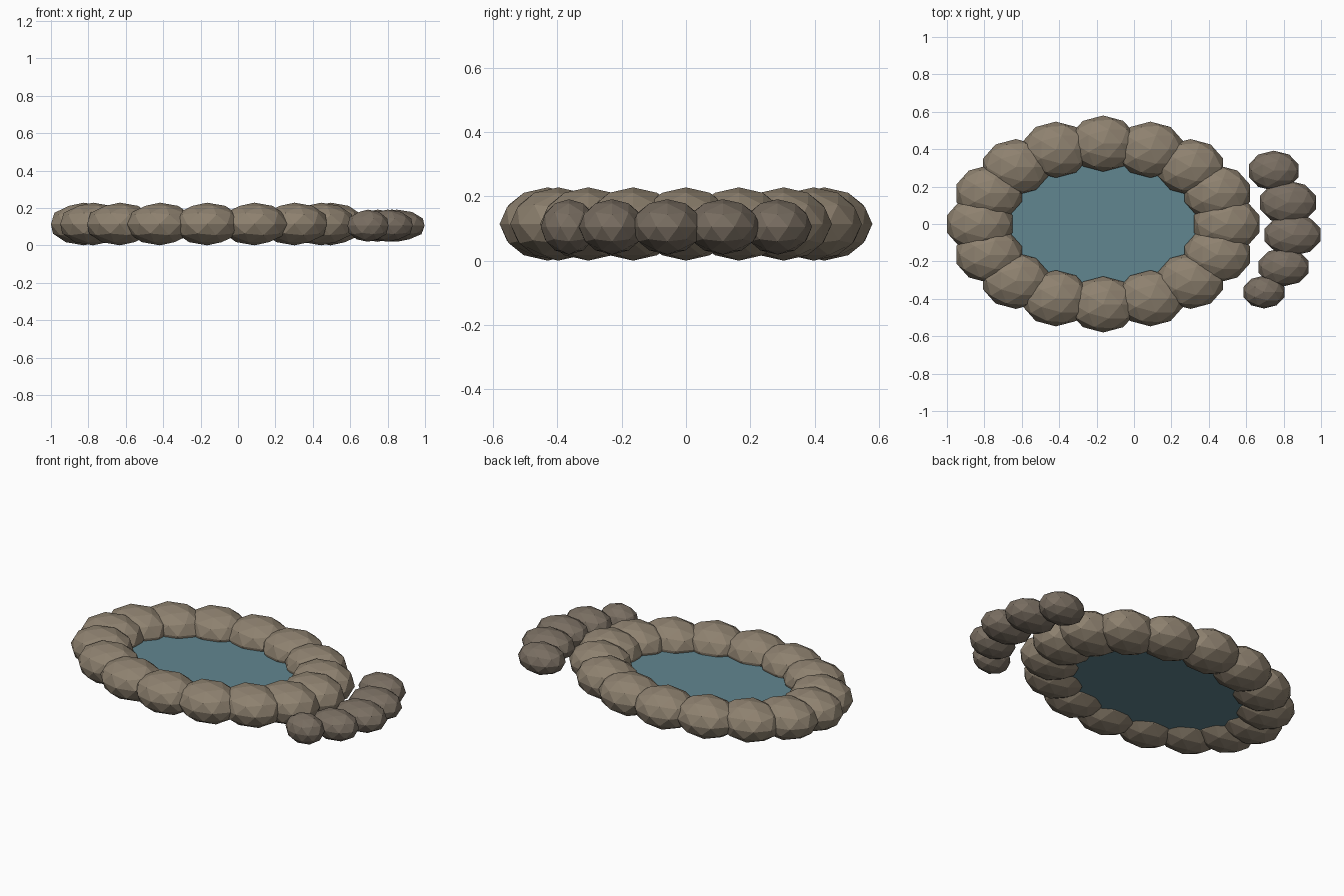
import bpy
from math import cos, sin, tau

if "Cube" in bpy.data.objects:
    bpy.data.objects.remove(bpy.data.objects["Cube"])


def material(name, rgba):
    m = bpy.data.materials.new(name)
    m.diffuse_color = rgba
    m.use_nodes = True
    m.node_tree.nodes["Principled BSDF"].inputs["Base Color"].default_value = m.diffuse_color
    return m


ROCK = material("rim_rock", (0.27, 0.22, 0.16, 1))
DARK = material("side_rock", (0.19, 0.155, 0.12, 1))
WATER = material("pond_water", (0.12, 0.24, 0.28, 0.88))


def stone(name, loc, radii, mat):
    bpy.ops.mesh.primitive_ico_sphere_add(subdivisions=2, radius=1, location=loc)
    ob = bpy.context.object
    ob.name = name
    ob.scale = radii
    bpy.ops.object.transform_apply(location=False, rotation=False, scale=True)
    ob.data.materials.append(mat)


CX = -0.165

# Oval rim of sixteen faceted boulders
for i in range(16):
    a = tau * i / 16
    stone(f"rim_stone_{i + 1}",
          (CX + 0.66 * cos(a), 0.43 * sin(a), 0.114),
          (0.184, 0.15, 0.114), ROCK)

# Curved row of smaller stones beside the pond: x, y, x radius, y radius
side_stones = [
    (0.747, 0.285, 0.140, 0.107),
    (0.823, 0.115, 0.157, 0.117),
    (0.848, -0.058, 0.157, 0.112),
    (0.800, -0.230, 0.141, 0.103),
    (0.695, -0.364, 0.115, 0.088),
]
for i, (x, y, rx, ry) in enumerate(side_stones):
    stone(f"side_stone_{i + 1}", (x, y, 0.105), (rx, ry, 0.086), DARK)

# Water slab tucked into the rim
bpy.ops.mesh.primitive_cylinder_add(vertices=32, radius=1, depth=1, location=(CX, 0, 0.08))
water = bpy.context.object
water.name = "water"
water.scale = (0.58, 0.36, 0.04)
bpy.ops.object.transform_apply(location=False, rotation=False, scale=True)
water.data.materials.append(WATER)
